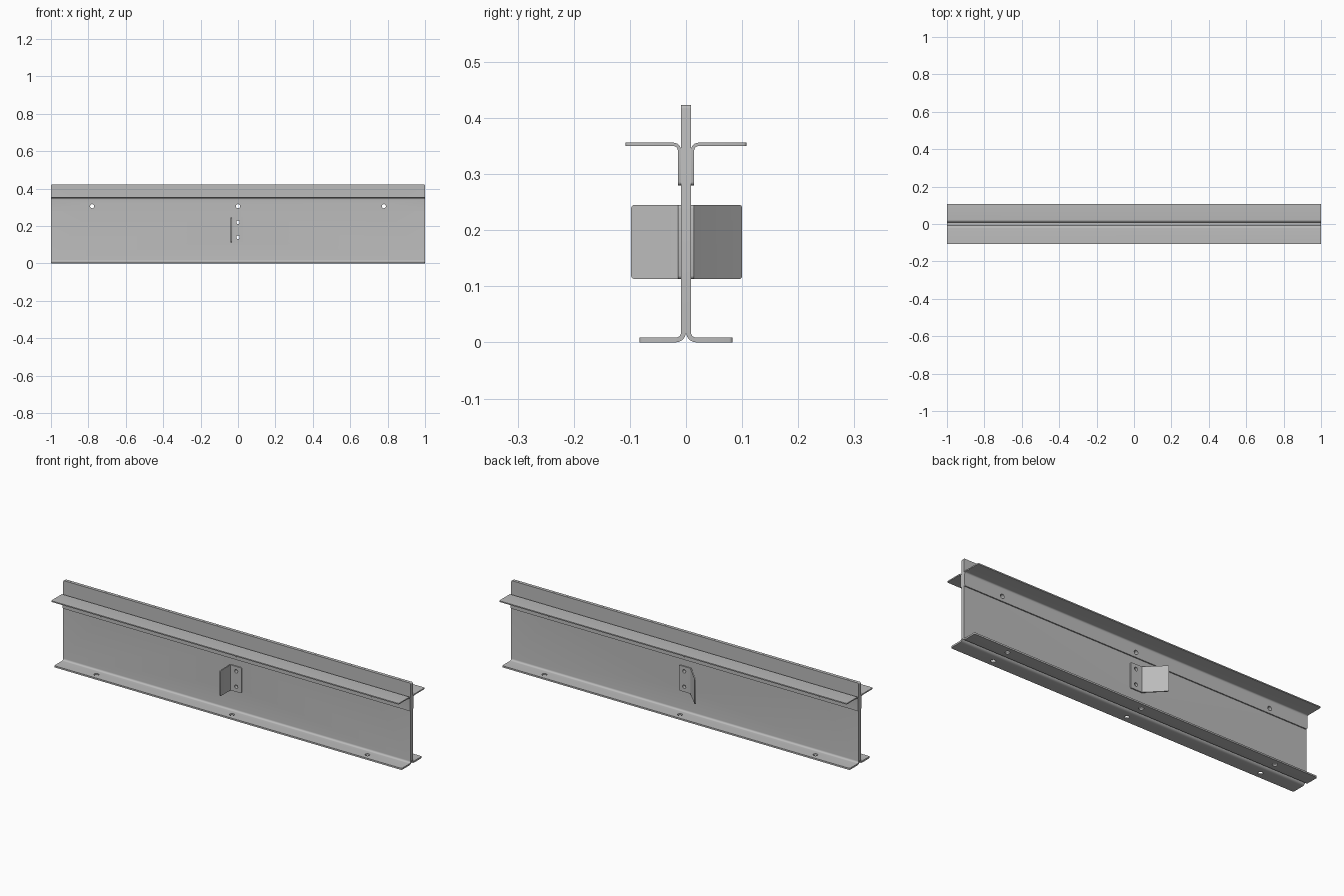
import bpy, bmesh, math
from mathutils import Vector, Matrix

cube = bpy.data.objects.get("Cube")
if cube:
    bpy.data.objects.remove(cube, do_unlink=True)

steel = bpy.data.materials.new("grey steel")
steel.use_nodes = True
colour = (0.5, 0.5, 0.5, 1)
steel.diffuse_color = colour
steel.node_tree.nodes["Principled BSDF"].inputs["Base Color"].default_value = colour


def bent_profile(start, heel, end, thick, radius, steps=6):
    """Outline of a sheet folded once at the heel, around its centre line."""
    a, h, b = Vector(start), Vector(heel), Vector(end)
    d1, d2 = (h - a).normalized(), (b - h).normalized()
    turn = math.atan2(d1.x * d2.y - d1.y * d2.x, d1.dot(d2))
    side = math.copysign(1, turn)
    n1, n2 = Vector((-d1.y, d1.x)), Vector((-d2.y, d2.x))
    centre = h - d1 * radius * math.tan(abs(turn) / 2) + n1 * side * radius
    rail = [(a, n1)]
    for i in range(steps + 1):
        n = Matrix.Rotation(turn * i / steps, 2) @ n1
        rail.append((centre - n * side * radius, n))
    rail.append((b, n2))
    left = [p + n * thick / 2 for p, n in rail]
    right = [p - n * thick / 2 for p, n in rail]
    return left + right[::-1]


def bent_sheet(name, start, heel, end, thick, radius, low, high, place):
    """Extrude a folded profile from low to high and round its free corners."""
    outline = bent_profile(start, heel, end, thick, radius)
    bm = bmesh.new()
    rings = [[bm.verts.new(place(p, w)) for p in outline] for w in (low, high)]
    count, half = len(outline), len(outline) // 2
    for i in range(count):
        j = (i + 1) % count
        bm.faces.new((rings[0][i], rings[0][j], rings[1][j], rings[1][i]))
    for ring in rings:
        bm.faces.new(ring)
    corners = [bm.edges.get((r[i], r[j])) for r in rings
               for i, j in ((0, count - 1), (half - 1, half))]
    bmesh.ops.bevel(bm, geom=corners, offset=0.006, segments=3,
                    profile=0.5, affect='EDGES')
    bmesh.ops.recalc_face_normals(bm, faces=bm.faces)
    mesh = bpy.data.meshes.new(name)
    bm.to_mesh(mesh)
    bm.free()
    mesh.materials.append(steel)
    ob = bpy.data.objects.new(name, mesh)
    bpy.context.collection.objects.link(ob)
    return ob


def along_x(p, w):
    return (w, p.x, p.y)


def along_z(p, w):
    return (p.x, p.y, w)


parts = []
for label, s in (("front", -1), ("back", 1)):
    # Main web with its bottom flange
    parts.append(bent_sheet(label + "_web_channel", (s * 0.0043, 0.423),
                 (s * 0.0043, 0.0043), (s * 0.083, 0.0043),
                 0.0085, 0.014, -1, 1, along_x))
    # Upper shelf angle
    parts.append(bent_sheet(label + "_shelf_angle", (s * 0.0116, 0.28),
                 (s * 0.0116, 0.353), (s * 0.108, 0.353),
                 0.006, 0.011, -1, 1, along_x))

# Connection clips: square on the front, skewed on the back
for label, s, tip in (("front", -1, -0.036), ("back", 1, -0.122)):
    parts.append(bent_sheet(label + "_clip", (0.03, s * 0.0116),
                 (-0.036, s * 0.0116), (tip, s * 0.098),
                 0.006, 0.006, 0.113, 0.245, along_z))

# Bolt hole cutter
bm = bmesh.new()


def drill(x, y, z, radius, turn):
    bmesh.ops.create_cone(bm, cap_ends=True, segments=20, radius1=radius,
                          radius2=radius, depth=0.07,
                          matrix=Matrix.Translation((x, y, z)) @ turn)


sideways = Matrix.Rotation(math.pi / 2, 4, 'X')
for x in (-0.78, 0, 0.78):
    drill(x, 0, 0.306, 0.011, sideways)
    for y in (-0.05, 0.05):
        drill(x, y, 0, 0.012, Matrix())
for z in (0.22, 0.14):
    drill(0, 0, z, 0.009, sideways)
mesh = bpy.data.meshes.new("bolt_hole_cutter")
bm.to_mesh(mesh)
bm.free()
cutter = bpy.data.objects.new("bolt_hole_cutter", mesh)
bpy.context.collection.objects.link(cutter)
cutter.hide_render = True

# Cut the holes and shade the bends
for ob in parts:
    bpy.ops.object.select_all(action='DESELECT')
    ob.select_set(True)
    bpy.context.view_layer.objects.active = ob
    mod = ob.modifiers.new("bolt_holes", 'BOOLEAN')
    mod.object = cutter
    mod.solver = 'EXACT'
    bpy.ops.object.modifier_apply(modifier=mod.name)
    bpy.ops.object.shade_smooth_by_angle(angle=math.radians(35))
bpy.data.objects.remove(cutter, do_unlink=True)
